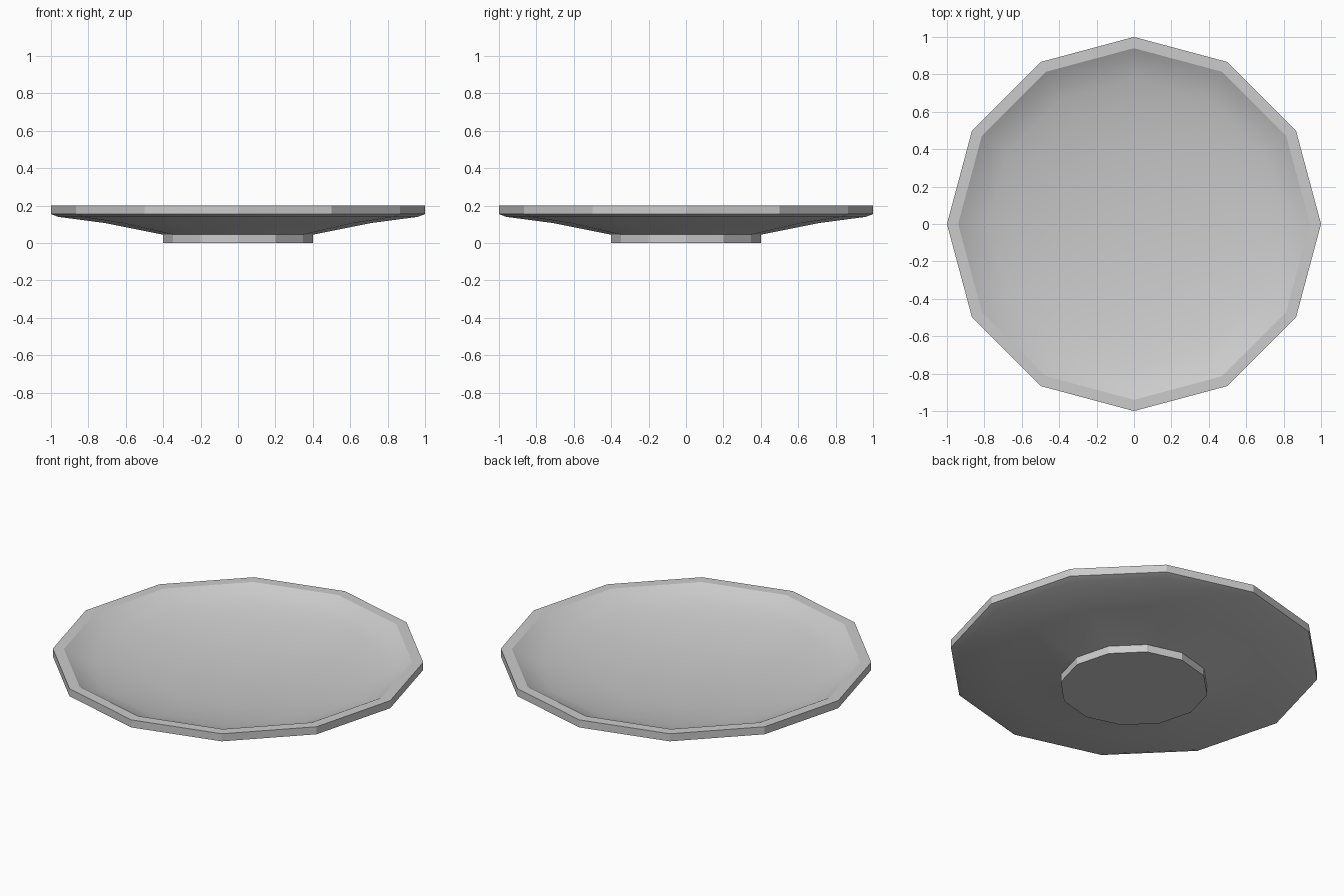
import bpy, bmesh, math

if "Cube" in bpy.data.objects:
    bpy.data.objects.remove(bpy.data.objects["Cube"])

SIDES = 12

# Plate profile (radius, height): foot, underside, rim, then dished inside
PROFILE = [(0.40, 0.0), (0.40, 0.045), (0.71, 0.107), (0.96, 0.14),
           (1.0, 0.155), (1.0, 0.20), (0.94, 0.20), (0.88, 0.166),
           (0.78, 0.134), (0.65, 0.107), (0.40, 0.065)]


def lathe(name, profile, sides):
    bm = bmesh.new()
    rings = []
    for r, z in profile:
        rings.append([bm.verts.new((r * math.cos(2 * math.pi * i / sides),
                                    r * math.sin(2 * math.pi * i / sides), z))
                      for i in range(sides)])
    for a, b in zip(rings, rings[1:]):
        for i in range(sides):
            j = (i + 1) % sides
            bm.faces.new((a[i], a[j], b[j], b[i]))
    # Flat foot base and flat dish floor
    bm.faces.new(rings[0][::-1])
    bm.faces.new(rings[-1])
    bmesh.ops.recalc_face_normals(bm, faces=bm.faces)
    mesh = bpy.data.meshes.new(name)
    bm.to_mesh(mesh)
    bm.free()
    obj = bpy.data.objects.new(name, mesh)
    bpy.context.collection.objects.link(obj)
    return obj


plate = lathe("plate", PROFILE, SIDES)

# Soft bowl, crisp rim and foot facets
bpy.context.view_layer.objects.active = plate
plate.select_set(True)
bpy.ops.object.shade_smooth_by_angle(angle=math.radians(28))
